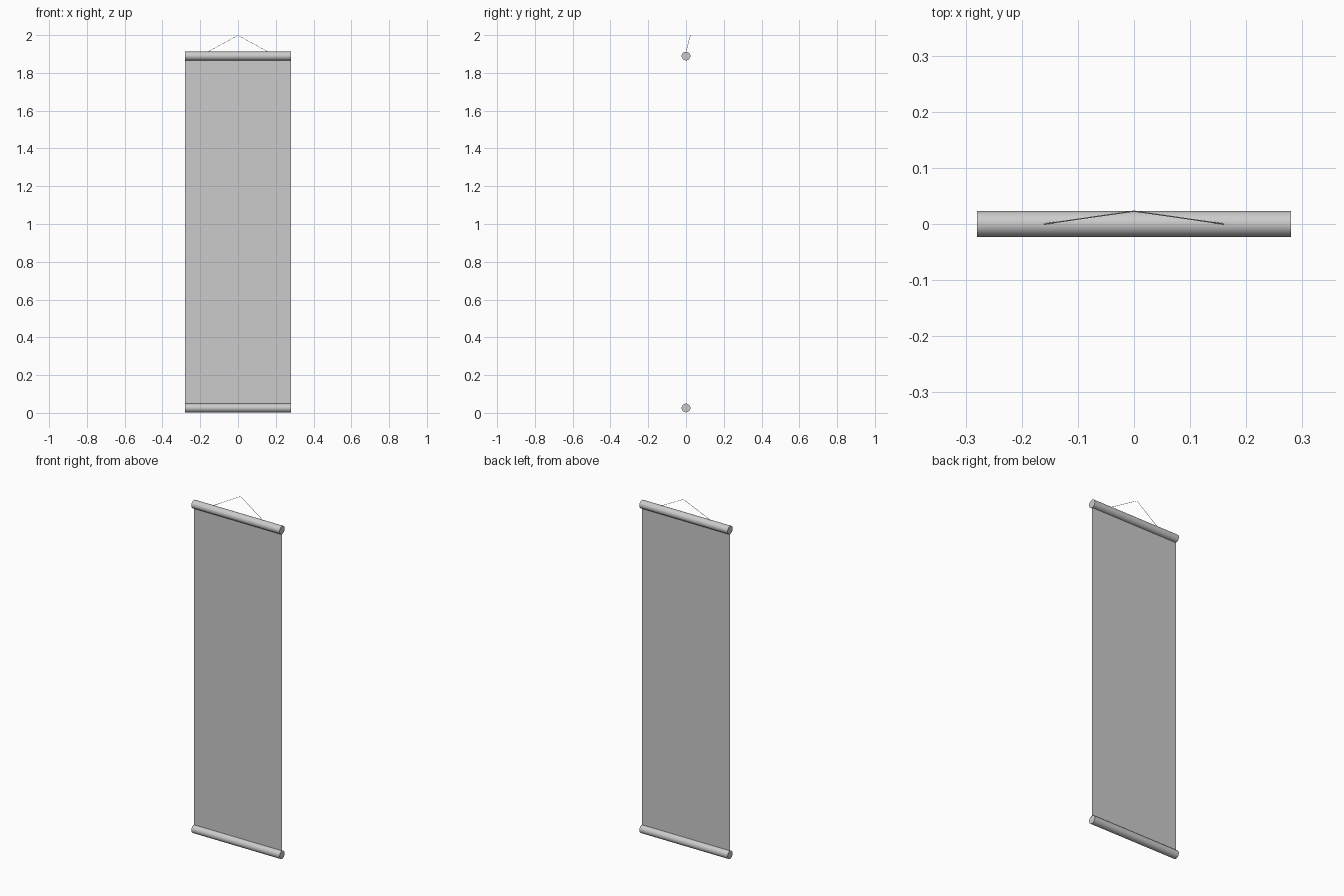
import bpy, math

if "Cube" in bpy.data.objects:
    bpy.data.objects.remove(bpy.data.objects["Cube"])

ROD_R = 0.023
HALF_W = 0.28
TOP_Z, BOTTOM_Z = 1.889, ROD_R + 0.003


def rod(name, z):
    bpy.ops.mesh.primitive_cylinder_add(vertices=32, radius=ROD_R, depth=2 * HALF_W,
                                        location=(0, 0, z), rotation=(0, math.pi / 2, 0))
    ob = bpy.context.object
    ob.name = name
    bpy.ops.object.transform_apply(location=False, rotation=True, scale=True)
    bpy.ops.object.shade_smooth_by_angle(angle=math.radians(40))


# Round rods at both ends of the banner
rod("top_rod", TOP_Z)
rod("bottom_rod", BOTTOM_Z)

# Thin flat cloth sheet hung between the rod centres, facing the front
mesh = bpy.data.meshes.new("cloth_sheet")
mesh.from_pydata([(-HALF_W, 0, BOTTOM_Z), (HALF_W, 0, BOTTOM_Z),
                  (HALF_W, 0, TOP_Z), (-HALF_W, 0, TOP_Z)], [], [(0, 1, 2, 3)])
bpy.context.collection.objects.link(bpy.data.objects.new("cloth_sheet", mesh))

# Hanging cord: a fine thread peaking at the middle, leaning back to the wall
curve = bpy.data.curves.new("hanging_cord", 'CURVE')
curve.dimensions = '3D'
curve.bevel_depth = 0.001
curve.bevel_resolution = 1
curve.use_fill_caps = True
spline = curve.splines.new('POLY')
spline.points.add(2)
path = [(-0.16, 0, TOP_Z + ROD_R - 0.001), (0, 0.023, 1.999), (0.16, 0, TOP_Z + ROD_R - 0.001)]
for p, co in zip(spline.points, path):
    p.co = (*co, 1)
bpy.context.collection.objects.link(bpy.data.objects.new("hanging_cord", curve))
